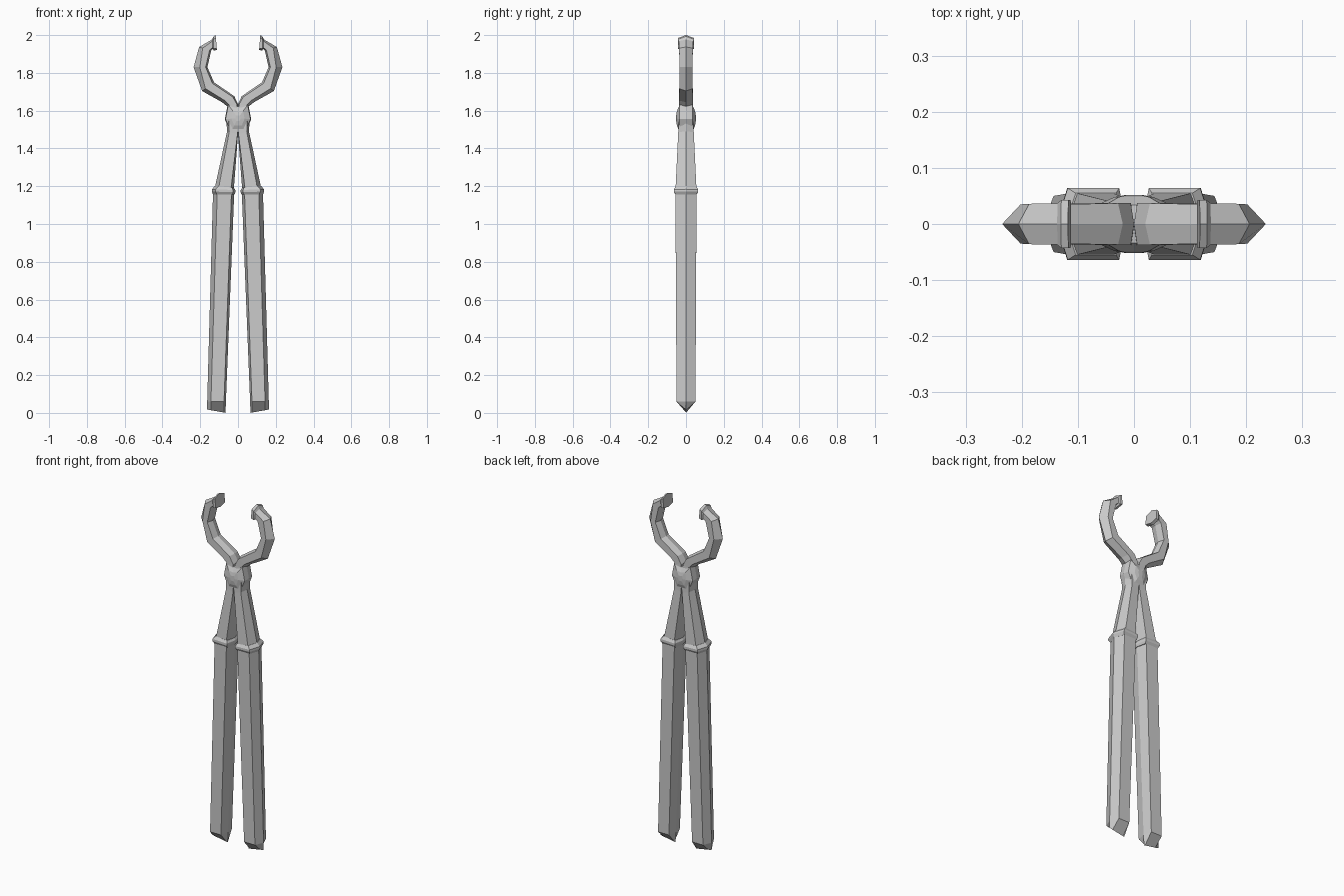
import bpy, bmesh, math

def finish(name, bm):
    bmesh.ops.remove_doubles(bm, verts=bm.verts, dist=0.0002)
    bmesh.ops.recalc_face_normals(bm, faces=bm.faces)
    me = bpy.data.meshes.new(name)
    bm.to_mesh(me)
    bm.free()
    ob = bpy.data.objects.new(name, me)
    bpy.context.collection.objects.link(ob)
    return ob

def skin(bm, rings):
    rings = [[bm.verts.new(p) for p in r] for r in rings]
    n = len(rings[0])
    for a, b in zip(rings, rings[1:]):
        for i in range(n):
            j = (i + 1) % n
            bm.faces.new((a[i], a[j], b[j], b[i]))
    bm.faces.new(rings[0][::-1])
    bm.faces.new(rings[-1])

def hexagon(xo, zo, xi, zi, d, fo=0.2, fi=0.87):
    """Six-sided section with ridges at the outer and inner points."""
    def at(f, y):
        return (xo + (xi - xo) * f, y, zo + (zi - zo) * f)
    return [at(0, 0), at(fo, -d), at(fi, -d), at(1, 0), at(fi, d), at(fo, d)]

def bar(name, stations, mirror_x):
    bm = bmesh.new()
    rings = []
    for s in stations:
        r = hexagon(*s)
        rings.append([(mirror_x * x, y, z) for x, y, z in r])
    skin(bm, rings)
    return finish(name, bm)

# outer x, outer z, inner x, inner z, half depth, flat start, flat end
grip = [(0.163, 0.06, 0.064, 0.06, 0.05, 0.2, 0.9),
        (0.132, 1.175, 0.02, 1.165, 0.056, 0.2, 0.87)]
collar = [(0.132, 1.155, 0.018, 1.155, 0.055, 0.18, 0.9),
          (0.139, 1.172, 0.014, 1.168, 0.064, 0.16, 0.9),
          (0.138, 1.184, 0.014, 1.18, 0.064, 0.16, 0.9),
          (0.122, 1.202, 0.022, 1.192, 0.055, 0.18, 0.9)]
arm = [(0.122, 1.195, 0.022, 1.185, 0.055, 0.2, 0.85),
       (0.058, 1.49, 0.0, 1.475, 0.041, 0.2, 0.95),
       (0.062, 1.56, 0.0, 1.56, 0.04, 0.2, 0.95),
       (0.056, 1.622, 0.0, 1.635, 0.037, 0.25, 0.9),
       (0.085, 1.645, 0.02, 1.677, 0.037, 0.25, 0.87),
       (0.19, 1.704, 0.127, 1.75, 0.035, 0.28, 0.87),
       (0.235, 1.83, 0.162, 1.83, 0.035, 0.45, 0.87),
       (0.206, 1.937, 0.142, 1.918, 0.036, 0.3, 0.87)]
lip = [(0.206, 1.937, 0.142, 1.918, 0.036, 0.3, 0.87),
       (0.137, 1.977, 0.134, 1.928, 0.037, 0.2, 0.87),
       (0.13, 1.993, 0.128, 1.917, 0.043, 0.2, 0.87),
       (0.118, 2.0, 0.112, 1.922, 0.043, 0.2, 0.87)]

for side, s in (("left", -1), ("right", 1)):
    # handle grip, its sections closing to a chisel edge at the bottom
    bm = bmesh.new()
    edge = [(0.163, 0, 0.018), (0.143, 0, 0.014), (0.074, 0, 0.002),
            (0.066, 0, 0.0), (0.074, 0, 0.002), (0.143, 0, 0.014)]
    a = [bm.verts.new((s * x, y, z)) for x, y, z in edge]
    b, c = [[bm.verts.new((s * x, y, z)) for x, y, z in hexagon(*g)] for g in grip]
    for lo, hi in ((a, b), (b, c)):
        for i in range(6):
            j = (i + 1) % 6
            bm.faces.new((lo[i], lo[j], hi[j], hi[i]))
    bm.faces.new(c)
    finish(side + "_grip", bm)
    bar(side + "_collar", collar, s)
    # neck and curved jaw in one, then the flared gripping lip
    bar(side + "_arm_and_jaw", arm, s)
    bar(side + "_jaw_lip", lip, s)

# faceted pivot boss, bulging front and back
bm = bmesh.new()
outline = [(0.04, 1.482), (0.07, 1.555), (0.054, 1.635), (0.0, 1.625),
           (-0.054, 1.635), (-0.07, 1.555), (-0.04, 1.482), (0.0, 1.482)]
layers = [(-0.052, 0.2), (-0.048, 0.5), (-0.034, 0.94), (0, 1),
          (0.034, 0.94), (0.048, 0.5), (0.052, 0.2)]
skin(bm, [[(x * k, y, 1.56 + (z - 1.56) * k) for x, z in outline] for y, k in layers])
finish("pivot_boss", bm)
